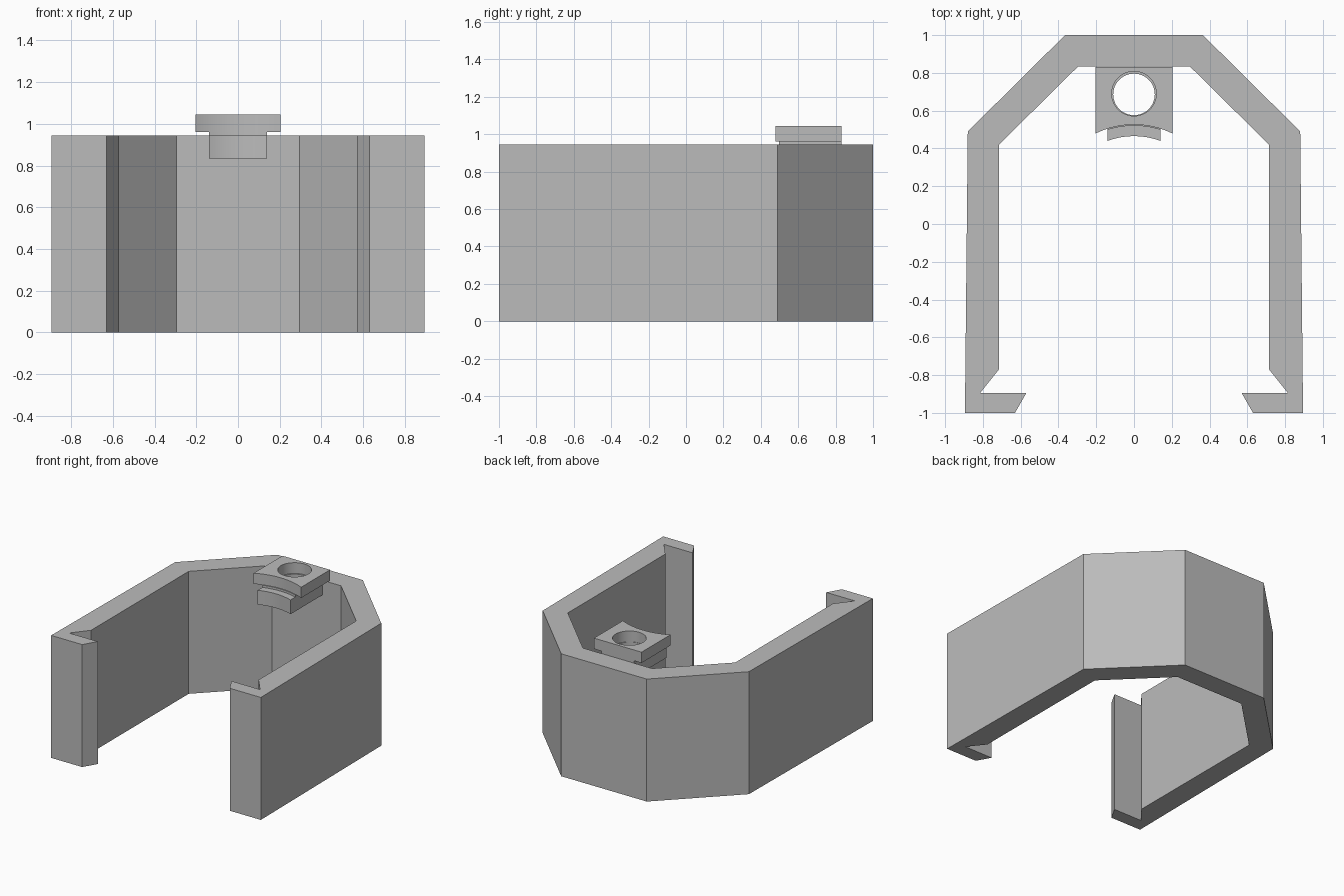
import bpy, bmesh, math

cube = bpy.data.objects.get("Cube")
if cube:
    bpy.data.objects.remove(cube, do_unlink=True)

grey = bpy.data.materials.new("plain_grey")
grey.use_nodes = True
GREY = (0.5, 0.5, 0.5, 1)
grey.diffuse_color = GREY
grey.node_tree.nodes["Principled BSDF"].inputs["Base Color"].default_value = GREY


def extrude_outline(name, loops, z0, z1):
    """Fill closed outlines (the first is the border, the rest holes) and raise them."""
    bm = bmesh.new()
    edges = []
    for loop in loops:
        verts = [bm.verts.new((x, y, z0)) for x, y in loop]
        edges += [bm.edges.new((v, verts[i - 1])) for i, v in enumerate(verts)]
    bmesh.ops.triangle_fill(bm, edges=edges, use_beauty=True)
    up = bmesh.ops.extrude_face_region(bm, geom=bm.faces[:], use_keep_orig=True)
    top = [g for g in up["geom"] if isinstance(g, bmesh.types.BMVert)]
    bmesh.ops.translate(bm, verts=top, vec=(0, 0, z1 - z0))
    bmesh.ops.recalc_face_normals(bm, faces=bm.faces[:])
    mesh = bpy.data.meshes.new(name)
    bm.to_mesh(mesh)
    bm.free()
    mesh.materials.append(grey)
    obj = bpy.data.objects.new(name, mesh)
    bpy.context.collection.objects.link(obj)
    bpy.ops.object.select_all(action="DESELECT")
    obj.select_set(True)
    bpy.context.view_layer.objects.active = obj
    bpy.ops.object.shade_smooth_by_angle(angle=math.radians(30))
    return obj


def circle(cy, r, n=48):
    return [(r * math.cos(2 * math.pi * i / n), cy + r * math.sin(2 * math.pi * i / n))
            for i in range(n)]


def arc_block(half, radius, back=0.832, centre=0.06, n=16):
    """Rectangle whose front edge is a concave arc."""
    a = math.asin(half / radius)
    front = [(radius * math.sin(t), centre + radius * math.cos(t))
             for t in (-a + 2 * a * i / n for i in range(n + 1))]
    return front + [(half, back), (-half, back)]


# Clip body: open bracket with hooked ends, mirrored about x = 0
half = [(0.365, 1), (0.88, 0.49), (0.895, -1), (0.63, -1), (0.57, -0.895),
        (0.815, -0.895), (0.715, -0.77), (0.715, 0.42), (0.295, 0.835)]
outline = half + [(-x, y) for x, y in reversed(half)]
extrude_outline("clip_body", [outline], 0, 0.945)

# Drilled lug: lower flange, set-back neck and top plate
extrude_outline("lug_flange", [arc_block(0.14, 0.405), circle(0.686, 0.11)], 0.835, 0.945)
extrude_outline("lug_neck", [arc_block(0.14, 0.46), circle(0.686, 0.11)], 0.945, 0.962)
extrude_outline("lug_plate", [arc_block(0.203, 0.466), circle(0.69, 0.118)], 0.962, 1.045)
